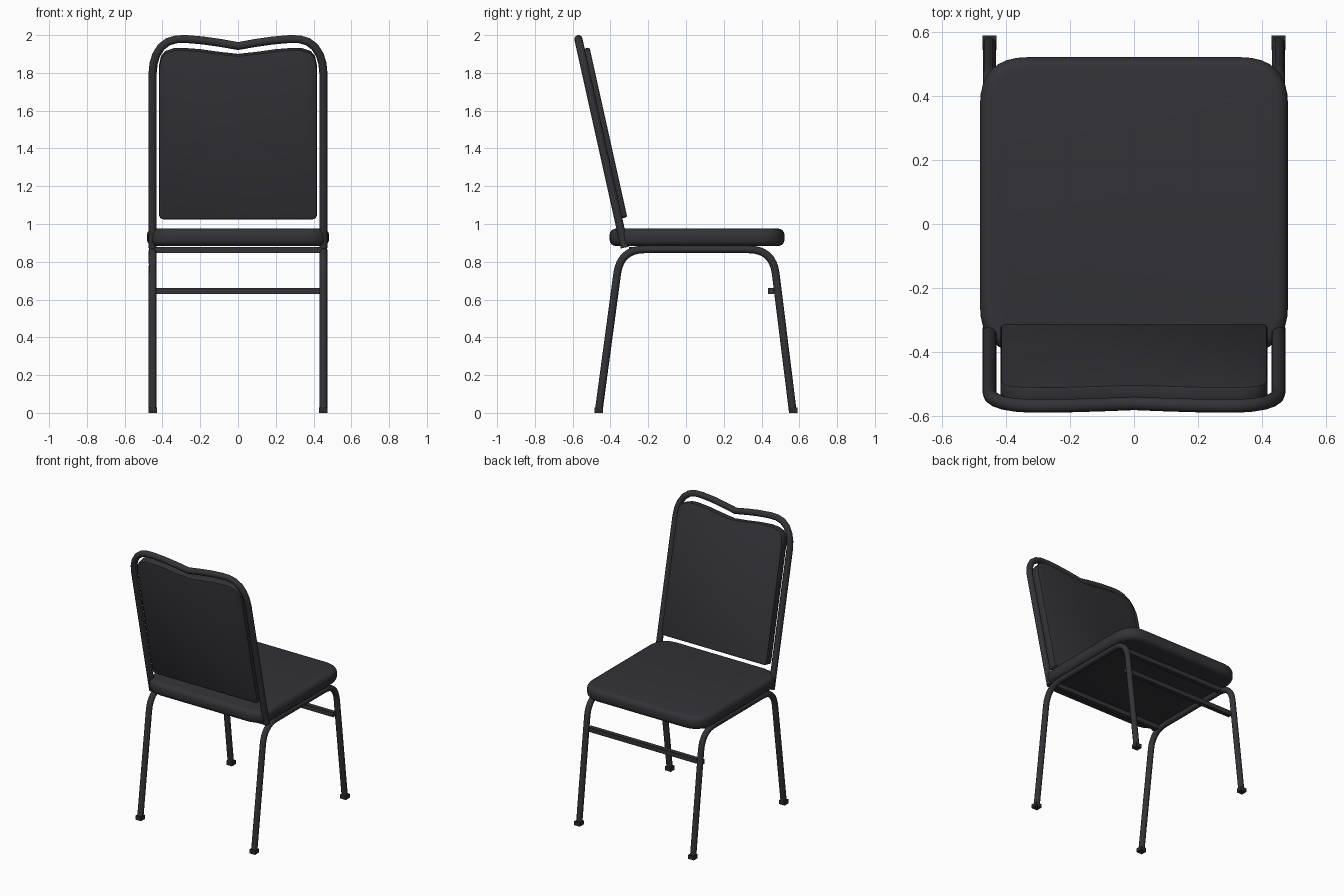
import bpy, bmesh
from math import radians
from mathutils import Vector

cube = bpy.data.objects.get("Cube")
if cube:
    bpy.data.objects.remove(cube, do_unlink=True)


def material(name, rgb):
    m = bpy.data.materials.new(name)
    m.use_nodes = True
    m.diffuse_color = (*rgb, 1)
    bsdf = m.node_tree.nodes["Principled BSDF"]
    bsdf.inputs["Base Color"].default_value = (*rgb, 1)
    bsdf.inputs["Roughness"].default_value = 0.6
    return m


FABRIC = material("charcoal upholstery", (0.033, 0.032, 0.038))
METAL = material("dark grey metal", (0.033, 0.032, 0.038))
RUBBER = material("black rubber", (0.024, 0.024, 0.028))

SIDE = 0.452                               # tube centre line on each side
SLOPE = 0.222                              # backward lean of the backrest
NORMAL = Vector((0, 1, SLOPE)).normalized()


def back_point(x, z):
    """Point on the leaning plane of the backrest frame."""
    return Vector((x, -0.33 - SLOPE * (z - 0.9), z))


def fillet(points, cuts, closed=False, steps=8):
    """Round the corners of a path; cuts gives the length trimmed at each."""
    pts = [Vector(p) for p in points]
    out = []
    for i, (p, cut) in enumerate(zip(pts, cuts)):
        if cut == 0 or (not closed and i in (0, len(pts) - 1)):
            out.append(p)
            continue
        a = p + (pts[i - 1] - p).normalized() * cut
        b = p + (pts[(i + 1) % len(pts)] - p).normalized() * cut
        for k in range(steps + 1):
            t = k / steps
            out.append(a * (1 - t) ** 2 + p * 2 * t * (1 - t) + b * t * t)
    return out


def activate(obj):
    bpy.ops.object.select_all(action="DESELECT")
    obj.select_set(True)
    bpy.context.view_layer.objects.active = obj


def smooth(obj, angle=40):
    activate(obj)
    bpy.ops.object.shade_smooth_by_angle(angle=radians(angle))


def tube(name, path, radius):
    curve = bpy.data.curves.new(name, "CURVE")
    curve.dimensions = "3D"
    curve.bevel_depth = radius
    curve.bevel_resolution = 4
    curve.use_fill_caps = True
    spline = curve.splines.new("POLY")
    spline.points.add(len(path) - 1)
    for sp, p in zip(spline.points, path):
        sp.co = (*p, 1)
    obj = bpy.data.objects.new(name, curve)
    bpy.context.collection.objects.link(obj)
    curve.materials.append(METAL)
    activate(obj)
    bpy.ops.object.convert(target="MESH")
    smooth(bpy.context.object)


def cushion(name, outline, depth, bevel, segments):
    """Extrude an outline by a vector and round its rims."""
    bm = bmesh.new()
    face = bm.faces.new([bm.verts.new(p) for p in outline])
    geo = bmesh.ops.extrude_face_region(bm, geom=[face])
    top = [g for g in geo["geom"] if isinstance(g, bmesh.types.BMVert)]
    bmesh.ops.translate(bm, verts=top, vec=depth)
    bmesh.ops.recalc_face_normals(bm, faces=bm.faces)
    mesh = bpy.data.meshes.new(name)
    bm.to_mesh(mesh)
    bm.free()
    mesh.materials.append(FABRIC)
    obj = bpy.data.objects.new(name, mesh)
    bpy.context.collection.objects.link(obj)
    mod = obj.modifiers.new("soft rim", "BEVEL")
    mod.width = bevel
    mod.segments = segments
    mod.limit_method = "ANGLE"
    mod.angle_limit = radians(50)
    activate(obj)
    bpy.ops.object.modifier_apply(modifier=mod.name)
    smooth(obj)


def box(name, centre, size, mat):
    bpy.ops.mesh.primitive_cube_add(size=1, location=centre)
    obj = bpy.context.object
    obj.name = name
    obj.scale = size
    bpy.ops.object.transform_apply(location=False, rotation=False, scale=True)
    obj.data.materials.append(mat)


# Seat pad
w, y0, y1 = 0.482, -0.405, 0.522
corners = [(-w, y0, 0.883), (w, y0, 0.883), (w, y1, 0.883), (-w, y1, 0.883)]
cushion("seat", fillet(corners, [0.15] * 4, closed=True), Vector((0, 0, 0.093)), 0.035, 4)

# Backrest pad with a notched top edge, set into the frame
half = [(0.1, 1.903), (0.2, 1.917), (0.29, 1.924), (0.34, 1.922),
        (0.385, 1.907), (0.408, 1.88), (0.417, 1.835)]
bottom = [(0.417, 1.045), (0.411, 1.031), (0.397, 1.026)]
right = half + bottom
outline = [(0, 1.892)] + right + [(-x, z) for x, z in reversed(right)]
cushion("backrest", [back_point(x, z) - NORMAL * 0.014 for x, z in outline],
        NORMAL * 0.062, 0.008, 2)

# Backrest frame: one bent tube with a dip in the middle
arm = [(SIDE, 0.875), (SIDE, 1.8), (0.447, 1.85), (0.433, 1.895), (0.407, 1.937),
       (0.37, 1.965), (0.325, 1.978), (0.27, 1.979), (0.18, 1.971), (0.09, 1.958)]
loop = arm + [(0, 1.942)] + [(-x, z) for x, z in reversed(arm)]
tube("backrest_frame", [back_point(x, z) for x, z in loop], 0.0215)

# Leg frames and square rubber feet
for side, label in ((1, "left"), (-1, "right")):
    x = side * SIDE
    path = [(x, -0.462, 0.01), (x, -0.347, 0.866), (x, 0.459, 0.866), (x, 0.565, 0.01)]
    tube(label + "_leg_frame", fillet(path, [0, 0.13, 0.13, 0]), 0.0205)
    for y, end in ((-0.463, "front"), (0.567, "back")):
        box(label + "_" + end + "_foot", (x, y, 0.014), (0.045, 0.045, 0.028), RUBBER)

# Cross bars: two under the seat and one stretcher between the legs
for name, y, z in (("front_seat_bar", -0.285, 0.863), ("back_seat_bar", 0.36, 0.863),
                   ("stretcher", 0.45, 0.646)):
    box(name, (0, y, z), (2 * SIDE, 0.032, 0.032), METAL)
